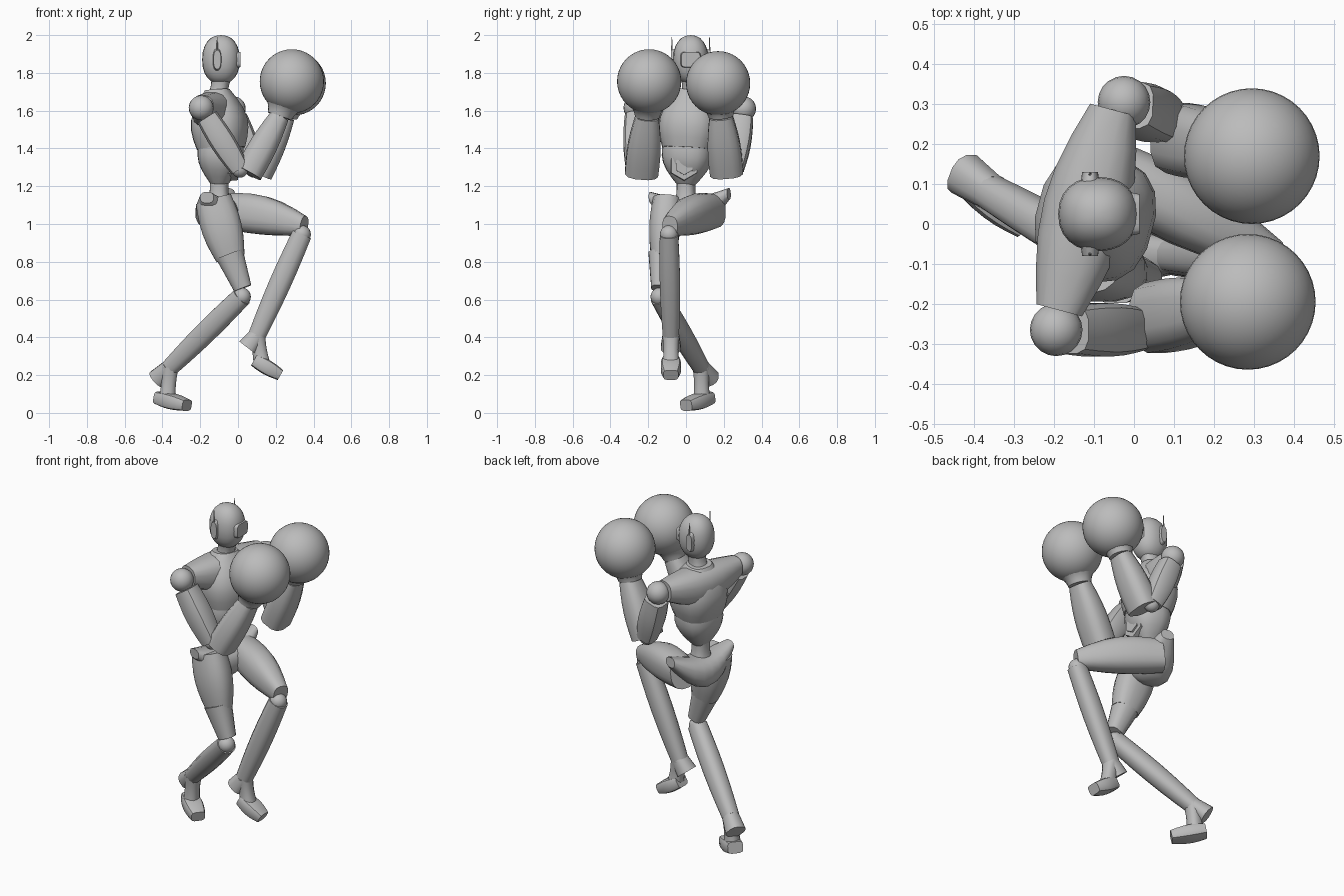
import bpy, bmesh
from math import sin, cos, pi, copysign, radians
from mathutils import Vector

cube = bpy.data.objects.get("Cube")
if cube:
    bpy.data.objects.remove(cube)

grey = bpy.data.materials.new("plain grey")
grey.use_nodes = True
grey.diffuse_color = (.5, .5, .5, 1)
grey.node_tree.nodes["Principled BSDF"].inputs["Base Color"].default_value = grey.diffuse_color

X, Y, Z = Vector((1, 0, 0)), Vector((0, 1, 0)), Vector((0, 0, 1))
SIDE = Vector((.26, .97, 0)).normalized()   # the turned body's own left


def point(x, y, z):
    return Vector((x, y, z))


def rounded(value, power):
    return copysign(abs(value) ** power, value)


def finish(name, bm):
    bmesh.ops.recalc_face_normals(bm, faces=bm.faces)
    mesh = bpy.data.meshes.new(name)
    bm.to_mesh(mesh)
    bm.free()
    mesh.materials.append(grey)
    mesh.shade_smooth()
    mesh.set_sharp_from_angle(angle=radians(40))
    obj = bpy.data.objects.new(name, mesh)
    bpy.context.collection.objects.link(obj)


def limb(name, start, end, first, last, bulge=0, depth=1, side=Y, sides=16,
         square=.8, bow=Vector(), steps=6):
    """Tapered, bulging and optionally bowed tube with a squarish section."""
    bm = bmesh.new()
    tangent = (end - start).normalized()
    across = (side - side.dot(tangent) * tangent).normalized()
    outward = tangent.cross(across)
    loops = []
    for step in range(steps + 1):
        f = step / steps
        arch = sin(pi * f)
        centre = start.lerp(end, f) + bow * arch
        width = first + (last - first) * f + bulge * arch
        loop = []
        for k in range(sides):
            turn = 2 * pi * (k + .5) / sides
            loop.append(bm.verts.new(
                centre + across * width * rounded(cos(turn), square)
                + outward * width * depth * rounded(sin(turn), square)))
        loops.append(loop)
    for low, high in zip(loops, loops[1:]):
        for k in range(sides):
            n = (k + 1) % sides
            bm.faces.new((low[k], low[n], high[n], high[k]))
    bm.faces.new(loops[0])
    bm.faces.new(loops[-1])
    finish(name, bm)


def ball(name, centre, size, segments=20, power=1):
    """Ellipsoid, made boxier by a power below one."""
    bm = bmesh.new()
    bmesh.ops.create_uvsphere(bm, u_segments=segments, v_segments=segments // 2, radius=1)
    for vert in bm.verts:
        vert.co = centre + Vector([rounded(c, power) * s for c, s in zip(vert.co, size)])
    finish(name, bm)


def joint(name, centre, radius, segments=20):
    ball(name, centre, (radius, radius, radius), segments)


# Head with visor and ear pieces
head = point(-.09, .025, 1.87)
ball("head", head, (.1, .093, .13), 24, .9)
face = head + X * .08
limb("visor", face, face + X * .024, .055, .05, depth=.8, square=.4, steps=1)
for label, outward in (("left", Y), ("right", -Y)):
    ear = head + outward * .08 - X * .02
    limb(label + "_ear_piece", ear, ear + outward * .025, .06, .05, depth=.4, side=Z, steps=1)
    tip = ear + outward * .02
    limb(label + "_antenna", tip, tip + Z * .12, .006, .002, sides=6, steps=1)

# Neck, chest, abdomen and waist
neck = point(-.11, .03, 1.64)
limb("neck", neck, head - Z * .1, .07, .05, bulge=-.012, side=SIDE)
limb("chest", point(-.09, .01, 1.4), point(-.11, .03, 1.71), .135, .07, bulge=.055,
     depth=.92, side=SIDE)
belly = point(-.1, 0, 1.21)
limb("abdomen", belly, point(-.09, .01, 1.43), .05, .13, bulge=.035, depth=.88, side=SIDE)
limb("waist", belly - Z * .13, belly + Z * .03, .07, .05, bulge=-.01, side=SIDE)
port = point(-.08, -.01, 1.31)
limb("belly_port", port, port + X * .08, .085, .078, sides=6, square=1, steps=1)
limb("belly_port_lid", port, port + X * .09, .055, .05, sides=6, square=1, steps=1)
yoke = point(-.12, .035, 1.62)
limb("shoulder_yoke", yoke - SIDE * .26, yoke + SIDE * .26, .06, .06, bulge=.05,
     side=Z, bow=Z * -.03)

# Arms: shoulder, elbow, forearm base, wrist and fist of each side
arms = {
    "right": (point(-.195, -.265, 1.615), point(.01, -.265, 1.29), point(.055, -.235, 1.27),
              point(.22, -.205, 1.57), point(.285, -.195, 1.755)),
    "left": (point(-.025, .305, 1.61), point(.085, .255, 1.29), point(.11, .215, 1.27),
             point(.25, .185, 1.57), point(.295, .17, 1.745)),
}
for label, (shoulder, elbow, base, wrist, fist) in arms.items():
    joint(label + "_shoulder_joint", shoulder, .066)
    limb(label + "_upper_arm", shoulder.lerp(elbow, .15), elbow, .06, .052, bulge=.012,
         sides=12, square=.6)
    joint(label + "_elbow_joint", elbow, .045)
    limb(label + "_forearm", base, wrist, .09, .062, bulge=.012, depth=.85, sides=12, square=.7)
    limb(label + "_glove_cuff", wrist, wrist.lerp(fist, .4), .066, .11, bulge=-.008, square=1)
    joint(label + "_glove", fist, .17, 40)

# Pelvis with raised hip rims
hips = point(-.11, .015, 1.15)
limb("pelvis", hips - SIDE * .21 - Z * .01, hips + SIDE * .22 + Z * .01, .03, .03, bulge=.06,
     depth=1.25, side=Z, bow=Z * -.1, steps=8)

# Thighs: the right one stretched down, the left one lifted forward
limb("right_thigh", point(-.13, -.1, 1.13), point(-.04, -.125, .82), .075, .06, bulge=.016,
     depth=1.3)
limb("right_knee_guard", point(-.045, -.13, .84), point(.025, -.14, .66), .07, .045, depth=1.1,
     sides=12)
limb("left_thigh", point(-.08, .14, 1.07), point(.35, -.085, .99), .08, .045, bulge=.025,
     depth=1.17, bow=Z * .015)

# Lower legs: knee, ankle, calf end, boot heel and boot toe of each side
legs = {
    "right": (point(.02, -.14, .615), point(-.36, .08, .24), point(-.425, .125, .18),
              point(-.42, .12, .08), point(-.27, 0, .04)),
    "left": (point(.338, -.09, .945), point(.1, -.08, .41), point(.05, -.08, .345),
             point(.085, -.08, .28), point(.225, -.08, .2)),
}
for label, (knee, ankle, calf_end, heel, toe) in legs.items():
    joint(label + "_knee_joint", knee, .048)
    limb(label + "_shin", knee, ankle, .05, .044, bulge=.008, depth=1.08, sides=12)
    limb(label + "_calf_end", ankle, calf_end, .045, .055, sides=12)
    limb(label + "_ankle", ankle, heel.lerp(toe, .3), .046, .046, bulge=-.006, sides=12)
    limb(label + "_boot", heel, toe, .045, .04, bulge=.012, depth=.75,
         side=Z.cross(toe - heel), sides=12, square=.5)
